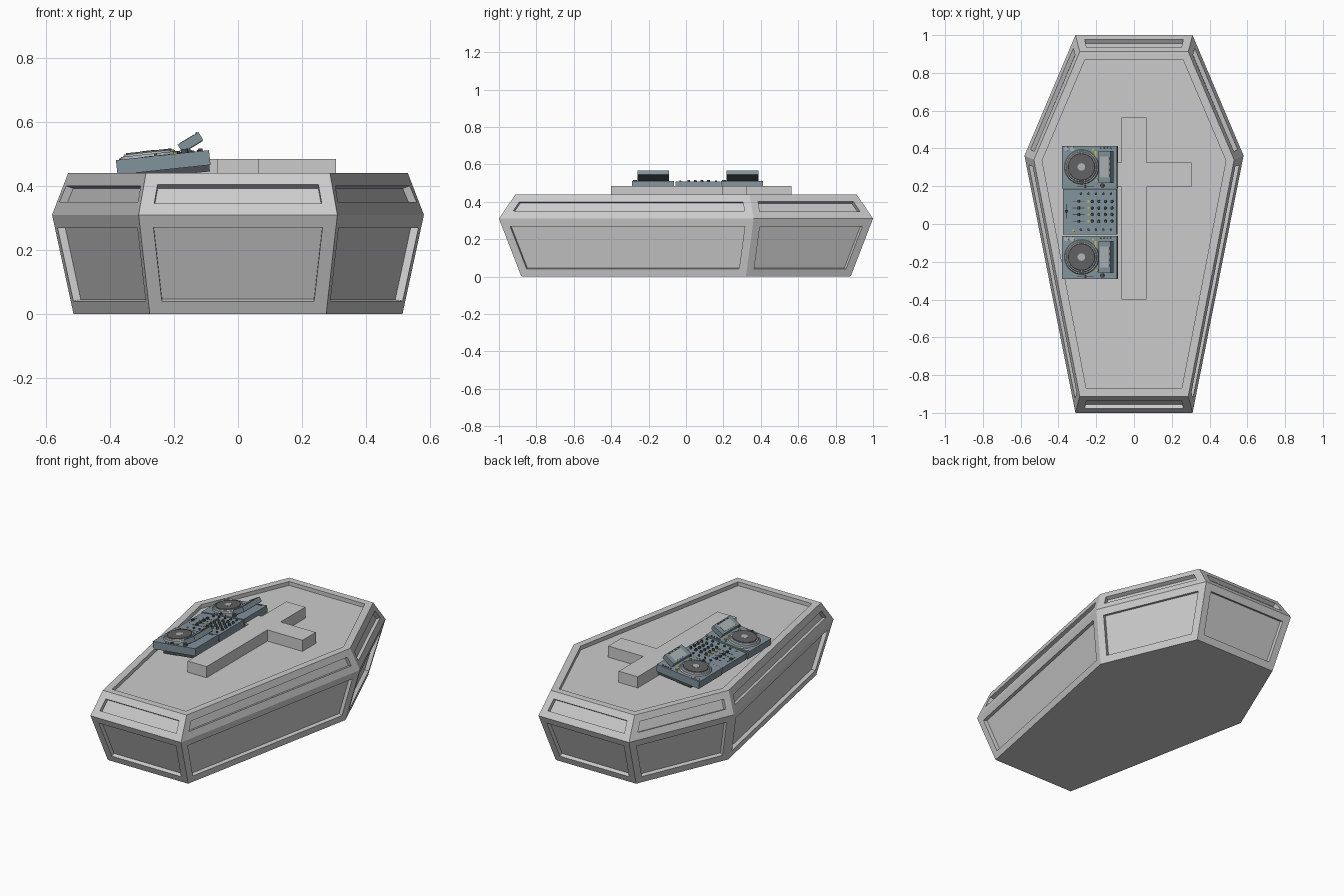
import bpy, bmesh, math
from mathutils import Matrix, Vector

if "Cube" in bpy.data.objects:
    bpy.data.objects.remove(bpy.data.objects["Cube"])


def material(name, rgb):
    m = bpy.data.materials.new(name)
    m.diffuse_color = (*rgb, 1)
    m.use_nodes = True
    m.node_tree.nodes["Principled BSDF"].inputs["Base Color"].default_value = m.diffuse_color
    return m


BODY = material("blue_grey", (0.22, 0.29, 0.33))
DARK = material("charcoal", (0.07, 0.08, 0.09))
PLATTER = material("platter_grey", (0.12, 0.12, 0.12))
LIGHT = material("light_grey", (0.42, 0.46, 0.48))
YELLOW = material("yellow", (0.6, 0.5, 0.08))


def finish(name, bm, mat=None, matrix=None):
    bmesh.ops.recalc_face_normals(bm, faces=bm.faces)
    me = bpy.data.meshes.new(name)
    bm.to_mesh(me)
    bm.free()
    ob = bpy.data.objects.new(name, me)
    bpy.context.collection.objects.link(ob)
    if mat:
        me.materials.append(mat)
    if matrix:
        ob.matrix_world = matrix
    return ob


# Coffin body: three hexagonal rings, panelled on every side and the lid
def ring(bm, end_x, end_y, mid_x, mid_y, z):
    pts = [(end_x, -end_y), (mid_x, mid_y), (end_x, end_y),
           (-end_x, end_y), (-mid_x, mid_y), (-end_x, -end_y)]
    return [bm.verts.new((x, y, z)) for x, y in pts]


bm = bmesh.new()
rings = [ring(bm, 0.275, 0.88, 0.513, 0.32, 0),
         ring(bm, 0.31, 1.0, 0.58, 0.362, 0.31),
         ring(bm, 0.287, 0.912, 0.53, 0.34, 0.44)]
bm.faces.new(rings[0][::-1])
panels = [bm.faces.new(rings[2])]
for a, b in zip(rings, rings[1:]):
    for i in range(6):
        j = (i + 1) % 6
        panels.append(bm.faces.new((a[i], a[j], b[j], b[i])))
bm.normal_update()
bmesh.ops.inset_individual(bm, faces=panels, thickness=0.042, use_even_offset=True)
bmesh.ops.inset_individual(bm, faces=panels, thickness=0, depth=-0.024, use_even_offset=True)
me = bpy.data.meshes.new("coffin")
bm.to_mesh(me)
bm.free()
bpy.context.collection.objects.link(bpy.data.objects.new("coffin", me))

# Raised cross on the lid
half = [(0.065, -0.40), (0.065, 0.195), (0.305, 0.195),
        (0.305, 0.325), (0.065, 0.325), (0.065, 0.565)]
outline = half + [(-x, y) for x, y in reversed(half)]
bm = bmesh.new()
face = bm.faces.new([bm.verts.new((x, y, 0.41)) for x, y in outline])
ext = bmesh.ops.extrude_face_region(bm, geom=[face])["geom"]
bmesh.ops.translate(bm, vec=(0, 0, 0.075),
                    verts=[g for g in ext if isinstance(g, bmesh.types.BMVert)])
bm.faces.ensure_lookup_table()
finish("lid_cross", bm)


# Helpers for the tilted decks: u runs up the slope, v is sideways, w is off the surface
TILT = Matrix.Translation((-0.376, 0, 0.435)) @ Matrix.Rotation(math.radians(-6.1), 4, 'Y')


def box(bm, u, v, w, matrix=Matrix()):
    size = Vector((u[1] - u[0], v[1] - v[0], w[1] - w[0]))
    mid = Vector(((u[0] + u[1]) / 2, (v[0] + v[1]) / 2, (w[0] + w[1]) / 2))
    bmesh.ops.create_cube(bm, size=1, matrix=matrix @ Matrix.Translation(mid)
                          @ Matrix.Diagonal((*size, 1)))


def disc(bm, u, v, w, r, h, top=None, n=32):
    bmesh.ops.create_cone(bm, cap_ends=True, segments=n, radius1=r,
                          radius2=r if top is None else top, depth=h,
                          matrix=Matrix.Translation((u, v, w + h / 2)))


def part(name, mat, build):
    bm = bmesh.new()
    build(bm)
    return finish(name, bm, mat, TILT)


TOP = 0.046


# Turntable deck
def deck(label, v):
    ju, jv = 0.105, v

    def body(bm):
        box(bm, (0, 0.292), (v - 0.115, v + 0.111), (0, TOP))

    def base(bm):
        box(bm, (0.06, 0.288), (v - 0.105, v + 0.101), (-0.02, 0))

    def rim(bm):
        disc(bm, ju, jv, TOP, 0.092, 0.008, 0.088, 40)
        disc(bm, ju, jv, TOP + 0.008, 0.082, 0.006, 0.078, 40)
        for u in (0.022, 0.054):
            disc(bm, u, v + 0.096, TOP, 0.012, 0.004, n=20)

    def platter(bm):
        disc(bm, ju, jv, TOP + 0.012, 0.073, 0.006, 0.07, 40)
        box(bm, (0.08, 0.17), (v - 0.106, v - 0.101), (TOP, TOP + 0.001))

    def hub(bm):
        disc(bm, ju, jv, TOP + 0.018, 0.02, 0.001, n=24)

    def buttons(bm):
        box(bm, (0.172, 0.184), (v + 0.04, v + 0.085), (TOP, TOP + 0.004))
        disc(bm, 0.186, v - 0.07, TOP, 0.007, 0.006, n=12)
        disc(bm, 0.165, v + 0.093, TOP, 0.005, 0.005, n=12)

    def controls(bm):
        disc(bm, 0.215, v - 0.098, TOP, 0.011, 0.012, n=16)
        box(bm, (0.12, 0.13), (v - 0.111, v - 0.096), (TOP, TOP + 0.008))
        for i in range(4):
            disc(bm, 0.205 + 0.018 * i, v + 0.1, TOP, 0.005, 0.004, n=12)

    # Raised, tilted display
    hinge = Matrix.Translation((0.208, 0, TOP + 0.003)) @ Matrix.Rotation(math.radians(-25), 4, 'Y')

    def display(bm):
        box(bm, (0, 0.076), (v - 0.085, v + 0.085), (0, 0.027), hinge)

    def display_back(bm):
        box(bm, (0.004, 0.074), (v - 0.082, v + 0.082), (-0.004, 0), hinge)

    def glass(bm):
        box(bm, (0.01, 0.062), (v - 0.055, v + 0.055), (0.027, 0.028), hinge)

    def display_keys(bm):
        for i in range(4):
            c = v - 0.045 + 0.03 * i
            box(bm, (0.066, 0.072), (c - 0.008, c + 0.008), (0.027, 0.03), hinge)

    for name, mat, fn in (("body", BODY, body), ("base", DARK, base), ("jog_rim", LIGHT, rim),
                          ("jog_platter", PLATTER, platter), ("jog_hub", LIGHT, hub),
                          ("buttons", YELLOW, buttons), ("controls", DARK, controls),
                          ("display", BODY, display), ("display_back", DARK, display_back),
                          ("display_glass", LIGHT, glass), ("display_keys", DARK, display_keys)):
        part(f"{label}_deck_{name}", mat, fn)


deck("left", 0.302)
deck("right", -0.175)


# Mixer between the decks
ROWS = [0.12, 0.085, 0.05, 0.015]


def mixer_body(bm):
    box(bm, (0.004, 0.29), (-0.056, 0.184), (0, 0.042))


def mixer_base(bm):
    box(bm, (0.06, 0.286), (-0.05, 0.178), (-0.02, 0))


def mixer_knobs(bm):
    for v in ROWS:
        for u in (0.16, 0.195, 0.23, 0.265):
            disc(bm, u, v, 0.042, 0.008, 0.012, 0.007, 16)
    for v in (0.16, -0.03):
        for u in (0.1, 0.14, 0.18, 0.22, 0.26):
            disc(bm, u, v, 0.042, 0.006, 0.008, n=12)


def mixer_faders(bm):
    for v in ROWS:
        box(bm, (0.055, 0.12), (v - 0.002, v + 0.002), (0.042, 0.043))
        box(bm, (0.082, 0.094), (v - 0.007, v + 0.007), (0.042, 0.052))
    box(bm, (0.022, 0.026), (0.03, 0.105), (0.042, 0.043))
    box(bm, (0.017, 0.031), (0.062, 0.073), (0.042, 0.052))


def mixer_lamps(bm):
    for v in ROWS:
        box(bm, (0.136, 0.146), (v - 0.006, v + 0.006), (0.042, 0.046))
    disc(bm, 0.06, -0.035, 0.042, 0.006, 0.004, n=12)


for name, mat, fn in (("body", BODY, mixer_body), ("base", DARK, mixer_base),
                      ("knobs", DARK, mixer_knobs), ("faders", DARK, mixer_faders),
                      ("lamps", YELLOW, mixer_lamps)):
    part(f"mixer_{name}", mat, fn)
